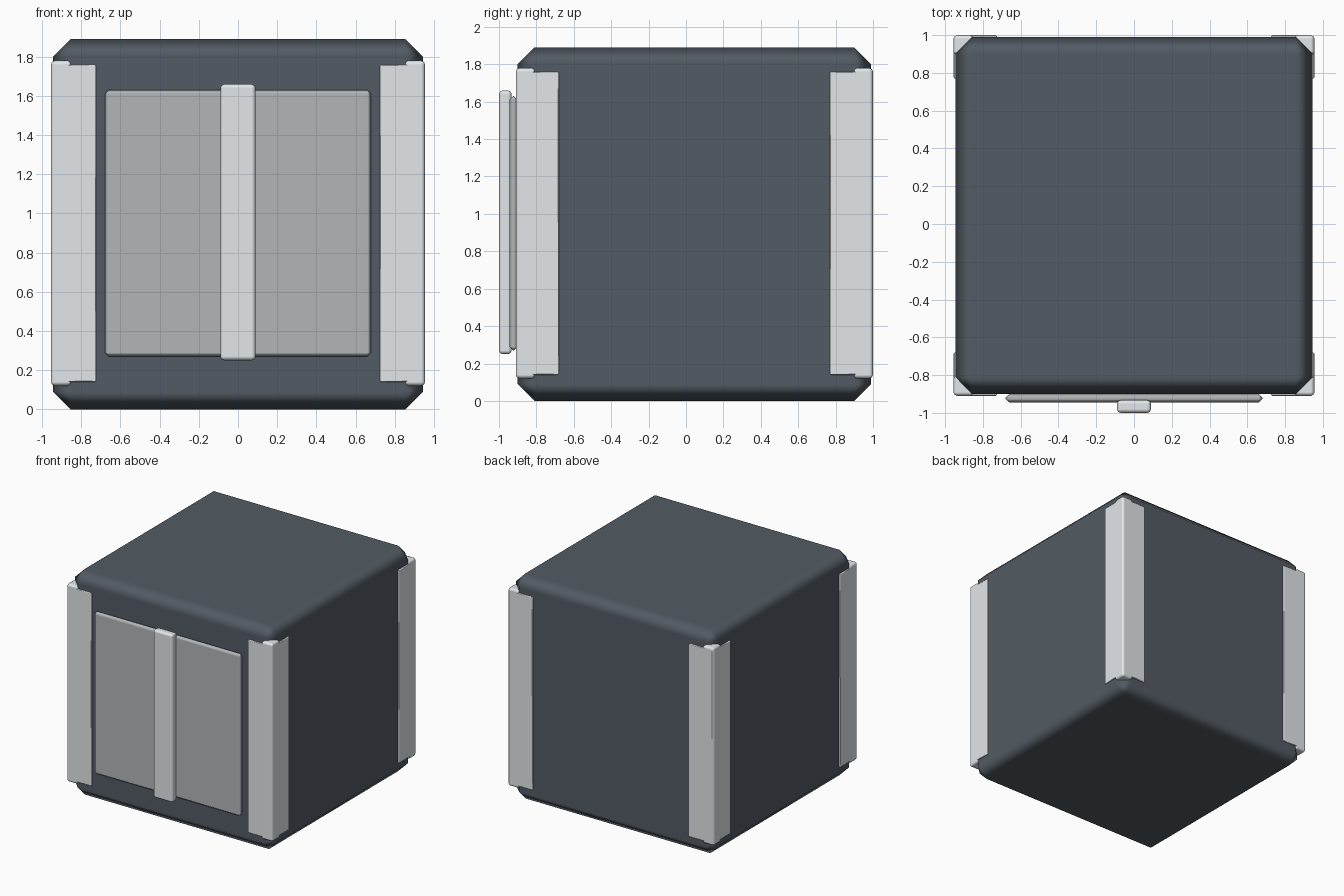
import bpy
from math import radians

if "Cube" in bpy.data.objects:
    bpy.data.objects.remove(bpy.data.objects["Cube"])


def material(name, rgb):
    m = bpy.data.materials.new(name)
    m.diffuse_color = (*rgb, 1)
    m.use_nodes = True
    m.node_tree.nodes["Principled BSDF"].inputs["Base Color"].default_value = m.diffuse_color
    return m


slate = material("slate", (0.085, 0.105, 0.125))
mid_grey = material("mid_grey", (0.45, 0.47, 0.48))
light_grey = material("light_grey", (0.76, 0.80, 0.82))


def box(name, lo, hi, bevel, mat, segments=1):
    """Bevelled box spanning the corners lo and hi."""
    bpy.ops.mesh.primitive_cube_add(
        size=1, location=[(a + b) / 2 for a, b in zip(lo, hi)])
    ob = bpy.context.object
    ob.name = name
    ob.scale = [b - a for a, b in zip(lo, hi)]
    bpy.ops.object.transform_apply(location=False, rotation=False, scale=True)
    bpy.ops.object.shade_smooth_by_angle(angle=radians(60))
    mod = ob.modifiers.new("bevel", 'BEVEL')
    mod.width = bevel
    mod.segments = segments
    mod.harden_normals = True
    ob.data.materials.append(mat)
    return ob


CY = 0.045  # middle of the body in y

# Main body
box("body", (-0.945, -0.90, 0), (0.945, 0.99, 1.89), 0.09, slate)

# Corner guards: a rounded post with a flat plate on each adjoining face
for sx, side in ((-1, "left"), (1, "right")):
    for sy, end in ((-1, "front"), (1, "back")):
        def corner(name, x, y, z, bevel, segments=1):
            xs = sorted(sx * v for v in x)
            ys = sorted(CY + sy * v for v in y)
            box(f"{end}_{side}_{name}", (xs[0], ys[0], z[0]),
                (xs[1], ys[1], z[1]), bevel, light_grey, segments)
        corner("corner_post", (0.85, 0.955), (0.85, 0.955), (0.12, 1.78), 0.02, 2)
        corner("face_plate", (0.725, 0.945), (0.90, 0.955), (0.14, 1.76), 0.006)
        corner("side_plate", (0.90, 0.955), (0.725, 0.945), (0.14, 1.76), 0.006)

# Door panel and its central bar on the front
box("door_panel", (-0.68, -0.945, 0.27), (0.68, -0.90, 1.63), 0.02, mid_grey)
box("door_bar", (-0.09, -1.0, 0.25), (0.09, -0.932, 1.66), 0.02, light_grey, 2)
